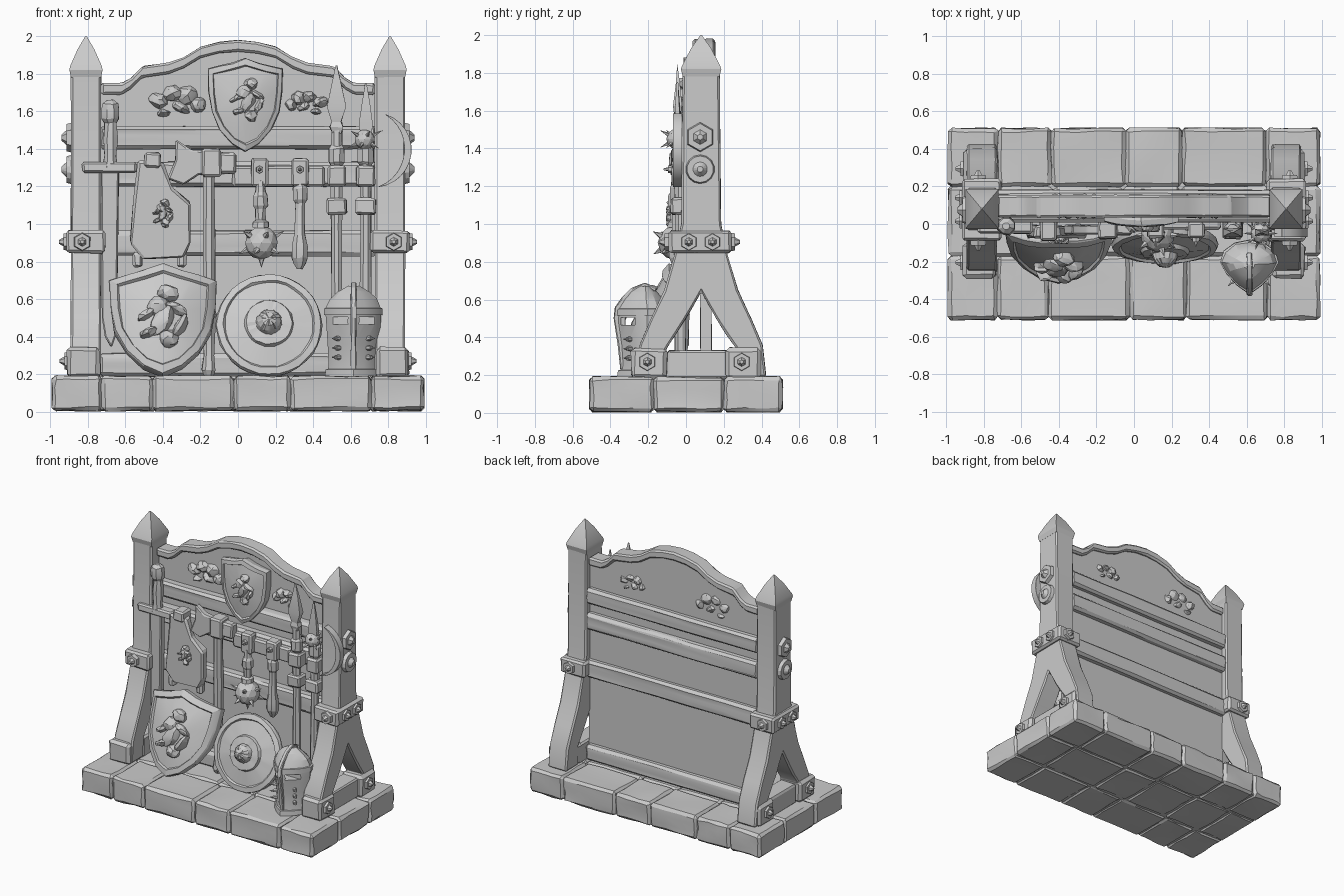
import bpy, bmesh, math, random
from mathutils import Matrix, Vector, noise

if "Cube" in bpy.data.objects:
    bpy.data.objects.remove(bpy.data.objects["Cube"])

random.seed(4)


def finish(name, bm, bevel=0.0, rough=0.0, loc=(0, 0, 0), tilt=0.0):
    """Bevel sharp edges, roughen, and turn a bmesh into an object."""
    bmesh.ops.recalc_face_normals(bm, faces=bm.faces)
    if bevel:
        sharp = [e for e in bm.edges if len(e.link_faces) == 2 and e.calc_face_angle(0) > 0.5]
        bmesh.ops.bevel(bm, geom=sharp, offset=bevel, segments=1, affect='EDGES', clamp_overlap=True)
    for v in bm.verts:
        v.co += Vector([random.uniform(-rough, rough) for _ in range(3)])
    me = bpy.data.meshes.new(name)
    bm.to_mesh(me)
    bm.free()
    ob = bpy.data.objects.new(name, me)
    ob.location = loc
    ob.rotation_euler.x = tilt
    bpy.context.collection.objects.link(ob)
    return ob


def box(name, x, y, z, bevel=0.012, rough=0.003, cuts=0):
    bm = bmesh.new()
    c = Vector((sum(x) / 2, sum(y) / 2, sum(z) / 2))
    size = (abs(x[1] - x[0]), abs(y[1] - y[0]), abs(z[1] - z[0]), 1)
    bmesh.ops.create_cube(bm, size=1, matrix=Matrix.Translation(c) @ Matrix.Diagonal(size))
    if cuts:
        bmesh.ops.subdivide_edges(bm, edges=bm.edges[:], cuts=cuts, use_grid_fill=True)
    return finish(name, bm, bevel, rough)


def prism(name, pts, d, axis='y', bevel=0.008, rough=0.002):
    """Extrude an outline between the two depths d along an axis."""
    put = (lambda a, b, t: (a, t, b)) if axis == 'y' else (lambda a, b, t: (t, a, b))
    bm = bmesh.new()
    f = bm.faces.new([bm.verts.new(put(a, b, d[0])) for a, b in pts])
    new = bmesh.ops.extrude_face_region(bm, geom=[f])['geom']
    shift = Vector(put(0, 0, d[1] - d[0]))
    bmesh.ops.translate(bm, vec=shift, verts=[v for v in new if isinstance(v, bmesh.types.BMVert)])
    return finish(name, bm, bevel, rough)


def loft(name, rings, bevel=0.0, rough=0.0, loc=(0, 0, 0), tilt=0.0):
    bm = bmesh.new()
    rows = [[bm.verts.new(p) for p in r] for r in rings]
    n = len(rows[0])
    for a, b in zip(rows, rows[1:]):
        for i in range(n):
            bm.faces.new((a[i], a[(i + 1) % n], b[(i + 1) % n], b[i]))
    bm.faces.new(rows[0])
    bm.faces.new(rows[-1])
    return finish(name, bm, bevel, rough, loc, tilt)


def rod(name, x, y, prof, n=8, flat=1.0, rough=0.003):
    """Turned vertical part: prof is (z, radius); flat squashes it in y."""
    ang = [2 * math.pi * (i + .5) / n for i in range(n)]
    return loft(name, [[(x + r * math.cos(a), y + flat * r * math.sin(a), z) for a in ang]
                       for z, r in prof], rough=rough)


def plate(name, outline, steps, loc, tilt=0.0, bow=0.0):
    """Shield-like plate: steps are (outline scale, y)."""
    return loft(name, [[(a * s, y + bow * (a * s) ** 2, b * s) for a, b in outline]
                       for s, y in steps], rough=0.003, loc=loc, tilt=tilt)


def bolt(name, at, r, axis, n=6):
    rot = Vector(axis).to_track_quat('Z', 'Y').to_matrix().to_4x4()
    bm = bmesh.new()
    for rad, tip, d, h in ((r, r * .9, 0, .03), (r * .55, r * .2, .025, .03)):
        bmesh.ops.create_cone(bm, cap_ends=True, segments=n, radius1=rad, radius2=tip, depth=h,
                              matrix=Matrix.Translation(at) @ rot @ Matrix.Translation((0, 0, d)))
    return finish(name, bm)


def spiked_ball(name, c, r, spike):
    bm = bmesh.new()
    dirs = [v.co.normalized() for v in bmesh.ops.create_icosphere(bm, subdivisions=1, radius=1)['verts']]
    bm.clear()
    bmesh.ops.create_icosphere(bm, subdivisions=2, radius=r, matrix=Matrix.Translation(c))
    for d in dirs:
        m = Matrix.Translation(Vector(c) + d * (r + spike / 2 - .01)) @ d.to_track_quat('Z', 'Y').to_matrix().to_4x4()
        bmesh.ops.create_cone(bm, segments=5, radius1=r * .25, radius2=0, depth=spike + .02, matrix=m)
    return finish(name, bm)


def relief(name, loc, s, depth, lumps, tilt=0.0):
    """Carved emblem from flattened lumps (dx, dz, rx, rz, turn)."""
    bm = bmesh.new()
    for dx, dz, rx, rz, t in lumps:
        m = (Matrix.Translation((dx * s, 0, dz * s)) @ Matrix.Rotation(t, 4, 'Y')
             @ Matrix.Diagonal((rx * s, depth, rz * s, 1)))
        bmesh.ops.create_icosphere(bm, subdivisions=2, radius=1, matrix=m)
    return finish(name, bm, rough=0.006, loc=loc, tilt=tilt)


# Stone base slabs over a core
box('base_core', (-.97, .97), (-.49, .49), (.015, .165), 0, 0)
ys = [-.51, -.17, .2, .51]
for j in range(3):
    xs = [-.99] + [x + random.uniform(-.03, .03) for x in (-.75, -.43, -.03, .27, .71)] + [.99]
    for i in range(6):
        box('base_slab', (xs[i], xs[i + 1]), (ys[j], ys[j + 1]), (.006, .19), .018, .005, 2)

# Side posts with split feet, caps, clamps and bolts
half = [(.345, .19), (.325, .36), (.265, .5), (.195, .65), (.14, .84), (.105, 1.0), (.097, 1.82)]
arch = [(.19, .19), (.185, .34), (.13, .42), (.08, .5), (.04, .57)]
CY = .08
leg = ([(CY - a, z) for a, z in half] + [(CY + a, z) for a, z in half[::-1]]
       + [(CY + a, z) for a, z in arch] + [(CY, .64)] + [(CY - a, z) for a, z in arch[::-1]])
for s in (-1, 1):
    prism('side_post', leg, (s * .73, s * .89), 'x', .01)
    loft('post_cap', [[(s * .81 + i * hx, CY + j * hy, z) for i, j in ((-1, -1), (1, -1), (1, 1), (-1, 1))]
                      for z, hx, hy in ((1.78, .08, .097), (1.82, .088, .107), (1.84, .085, .1),
                                        (1.93, .045, .053), (2, .004, .004))])
    box('post_clamp', (s * .705, s * .915), (-.09, .24), (.845, .965), .015)
    bolt('clamp_front_bolt', (s * .83, -.1, .905), .05, (0, -1, 0))
    bolt('clamp_back_bolt', (s * .83, .245, .905), .05, (0, 1, 0))
    box('foot_sill', (s * .74, s * .88), (-.1, .26), (.18, .33))
    for y in (.015, .14):
        bolt('clamp_side_bolt', (s * .915, y, .905), .048, (s, 0, 0))
    for y0, y1 in ((-.29, -.1), (.21, .4)):
        box('foot_block', (s * .735, s * .91), (y0, y1), (.18, .345), .02, .004)
        bolt('foot_bolt', (s * .91, (y0 + y1) / 2 - .01, .27), .05, (s, 0, 0))
    bolt('post_hex_stud', (s * .9, .075, 1.46), .08, (s, 0, 0))
    bolt('post_round_stud', (s * .9, .075, 1.29), .078, (s, 0, 0), 14)

# Backboard, arched crest moulding and rails
top = [(.73, 1.75), (.62, 1.75), (.57, 1.78), (.51, 1.84), (.37, 1.86), (.29, 1.89), (.2, 1.945), (.1, 1.97)]
top = [(-x, z) for x, z in top] + [(0, 1.98)] + top[::-1]
prism('back_panel', [(-.74, .19)] + [(x, z - .02) for x, z in top] + [(.74, .19)], (.075, .135), bevel=0)
prism('crest_moulding', top + [(x, z - .06) for x, z in top[::-1]], (.035, .155), bevel=.012)
for z0, z1 in ((1.4, 1.52), (1.2, 1.33), (.83, .965), (.19, .31)):
    box('cross_rail', (-.74, .74), (.01, .18), (z0, z1), .018, .003, 4)

# Carved emblems
lion = [(0, .0, .22, .42, .5), (-.1, .3, .26, .25, 0), (.12, .62, .24, .2, .3), (.3, .25, .28, .1, .5),
        (-.35, .12, .25, .09, -.5), (-.3, -.3, .22, .1, -.4), (.12, -.45, .22, .2, .4), (.38, -.15, .12, .3, .5)]
scroll = [(-.7, .05, .4, .28, .4), (-.2, .3, .4, .3, -.3), (.35, .25, .4, .38, .2), (.1, -.2, .35, .2, .5),
          (.7, -.1, .3, .3, 0), (-.5, -.4, .25, .15, 0)]
relief('left_board_carving', (-.32, .095, 1.65), .15, .065, scroll)
relief('right_board_carving', (.36, .095, 1.645), .11, .065, [(-a, b, c, d, -e) for a, b, c, d, e in scroll])

# Crest shield and large leaning shield
heater = [(0, 1), (.35, .9), (.65, .84), (1, .78), (.98, .3), (.9, -.15), (.68, -.55), (.36, -.85), (0, -1),
          (-.36, -.85), (-.68, -.55), (-.9, -.15), (-.98, .3), (-1, .78), (-.65, .84), (-.35, .9)]
plate('crest_shield', [(a * .202, b * .25) for a, b in heater],
      [(.9, .1), (1, .02), (.98, -.01), (.86, -.015), (.83, .0), (.4, -.015), (.02, -.02)], (.04, 0, 1.635), bow=.6)
relief('crest_shield_lion', (.05, -.005, 1.65), .16, .04, lion)
plate('large_shield', [(a * .285, b * .315) for a, b in heater],
      [(.8, .03), (1, .03), (1, -.02), (.98, -.03), (.85, -.04), (.82, -.025), (.4, -.05), (.02, -.06)],
      (-.4, -.18, .487), -.36, .9)
relief('large_shield_lion', (-.4, -.23, .49), .24, .05, lion, -.36)

# Round shield with rim and boss
circle = [(math.cos(i * math.pi / 16), math.sin(i * math.pi / 16)) for i in range(32)]
plate('round_shield', [(a * .283, b * .283) for a, b in circle],
      [(.8, .03), (.98, .025), (1, 0), (.98, -.02), (.86, -.028), (.83, -.015), (.46, -.035), (.43, -.055),
       (.24, -.06), (.21, -.09), (.13, -.115), (.02, -.125)], (.165, -.11, .46), -.3)

# Helmet with crest ridge, brow band and eye slits
side = [(.42, -.7), (.8, -.28), (1, .1), (.88, .5), (.5, .78)]
head = [(0, -1)] + side + [(0, .88)] + [(-a, b) for a, b in side[::-1]]


def helm_rings(prof):
    return [[(.615 + a * w, -.22 + b * d, z) for a, b in head] for z, w, d in prof]


helmet = loft('helmet', helm_rings([(.19, .145, .135), (.25, .135, .125), (.36, .14, .13), (.48, .148, .148),
                                    (.55, .148, .142), (.6, .125, .115), (.64, .085, .075), (.67, .03, .03)]), rough=.003)
loft('helmet_brow', helm_rings([(.515, .14, .13), (.515, .156, .156), (.55, .156, .152), (.555, .14, .13)]))
loft('helmet_rim', helm_rings([(.19, .14, .13), (.19, .152, .145), (.225, .148, .14), (.23, .13, .12)]))
slit = box('helmet_slit_cutter', (.4, .8), (-.345, -.27), (.465, .505), 0, 0)
slit.hide_render = True
slit.hide_set(True)
cut = helmet.modifiers.new('slits', 'BOOLEAN')
cut.object = slit
cut.operation = 'DIFFERENCE'
prism('helmet_ridge', [(-.345, .2), (-.36, .36), (-.382, .5), (-.375, .56), (-.34, .61), (-.29, .66), (-.22, .69),
                       (-.15, .66), (-.2, .6), (-.32, .5), (-.32, .2)], (.6, .63), 'x', .005)
for s in (-1, 1):
    for z in (.29, .34, .39):
        bolt('helmet_rivet', (.615 + s * .085, -.302, z), .014, (s, -1, 0))

# Sword
box('sword_guard', (-.83, -.54), (-.05, .03), (1.27, 1.33))
prism('sword_blade', [(-.73, 1.29), (-.725, .5), (-.71, .4), (-.675, .34), (-.645, .42), (-.635, 1.29)], (-.035, .015))
rod('sword_grip', -.68, -.01, [(1.3, .045), (1.36, .035), (1.45, .042), (1.54, .034), (1.56, .05), (1.6, .052),
                               (1.64, .045), (1.66, .02)])

# Hanging tabard with carved badge
prism('tabard', [(-.53, 1.34), (-.4, 1.33), (-.35, 1.19), (-.25, 1.11), (-.25, .9), (-.29, .82), (-.5, .81),
                 (-.575, .9), (-.555, 1.12)], (-.075, -.01), bevel=.012, rough=.005)
relief('tabard_badge', (-.4, -.075, 1.05), .1, .03, lion)
for x in (-.535, -.3):
    box('tabard_tassel', (x - .025, x + .025), (-.06, 0), (.77, .85))
box('tabard_hook', (-.5, -.41), (-.09, .02), (1.3, 1.38))

# Axe
rod('axe_handle', -.155, -.02, [(.19, .025), (.22, .04), (.3, .03), (.5, .038), (.52, .044), (.54, .034),
                                (.9, .036), (1.2, .034), (1.4, .034)])
prism('axe_blade', [(-.33, 1.45), (-.25, 1.395), (-.15, 1.385), (-.15, 1.27), (-.21, 1.26), (-.29, 1.21),
                    (-.375, 1.24), (-.335, 1.34)], (-.055, -.005))
box('axe_head', (-.19, -.09), (-.08, .03), (1.25, 1.4))
box('axe_poll', (-.1, -.01), (-.06, .01), (1.27, 1.38))

# Hooks, mace and club
box('hook_rail', (-.03, .46), (-.03, .03), (1.2, 1.31))
for x in (.115, .33):
    box('hook', (x - .045, x + .045), (-.075, .01), (1.2, 1.35))
    bolt('hook_bolt', (x, -.08, 1.29), .022, (0, -1, 0))
rod('mace_handle', .12, -.055, [(1.23, .022), (1.17, .03), (1.15, .042), (1.1, .042), (1.08, .03), (1.02, .028),
                                (1.01, .045), (.98, .045)])
spiked_ball('mace_head', (.125, -.06, .9), .09, .045)
rod('club', .33, -.045, [(1.23, .02), (1.19, .04), (1.13, .04), (1.11, .028), (.95, .03), (.88, .046), (.82, .046),
                         (.79, .035), (.76, .015)])

# Spears
for x, z0, tip, w in ((.525, .2, 1.845, .07), (.68, .2, 1.75, .055)):
    rod('spear_shaft', x, -.03, [(z0, .03), (.6, .032), (1, .03), (1.25, .034), (tip - .3, .03)])
    rod('spear_head', x, -.045, [(tip - .36, .03), (tip - .33, .05), (tip - .3, .035), (tip - .22, w),
                                 (tip - .1, w * .5), (tip, .004)], 4, .45)
    box('spear_block', (x - .055, x + .055), (-.08, .02), (1.05, 1.14))
    box('spear_bracket', (x - .05, x + .05), (-.075, .02), (1.2, 1.31))
    rod('spear_collar', x, -.03, [(1.31, .03), (1.33, .045), (1.4, .045), (1.42, .03)])
spiked_ball('morning_star', (.675, -.05, 1.45), .055, .05)

# Crescent blade
arc = [math.radians(72 - 155 * i / 12) for i in range(13)]
width = [.004 + .035 * math.sin(math.pi * i / 12) for i in range(13)]
prism('crescent_blade', [(.725 + .2 * math.cos(a), 1.395 + .2 * math.sin(a)) for a in arc]
      + [(.725 + (.2 - w) * math.cos(a), 1.395 + (.2 - w) * math.sin(a)) for a, w in zip(arc[::-1], width[::-1])],
      (-.07, -.02), bevel=.001, rough=0)

# Smooth gentle facets, keep hard edges
bpy.ops.object.select_all(action='SELECT')
bpy.context.view_layer.objects.active = helmet
bpy.ops.object.shade_smooth_by_angle(angle=math.radians(18))
